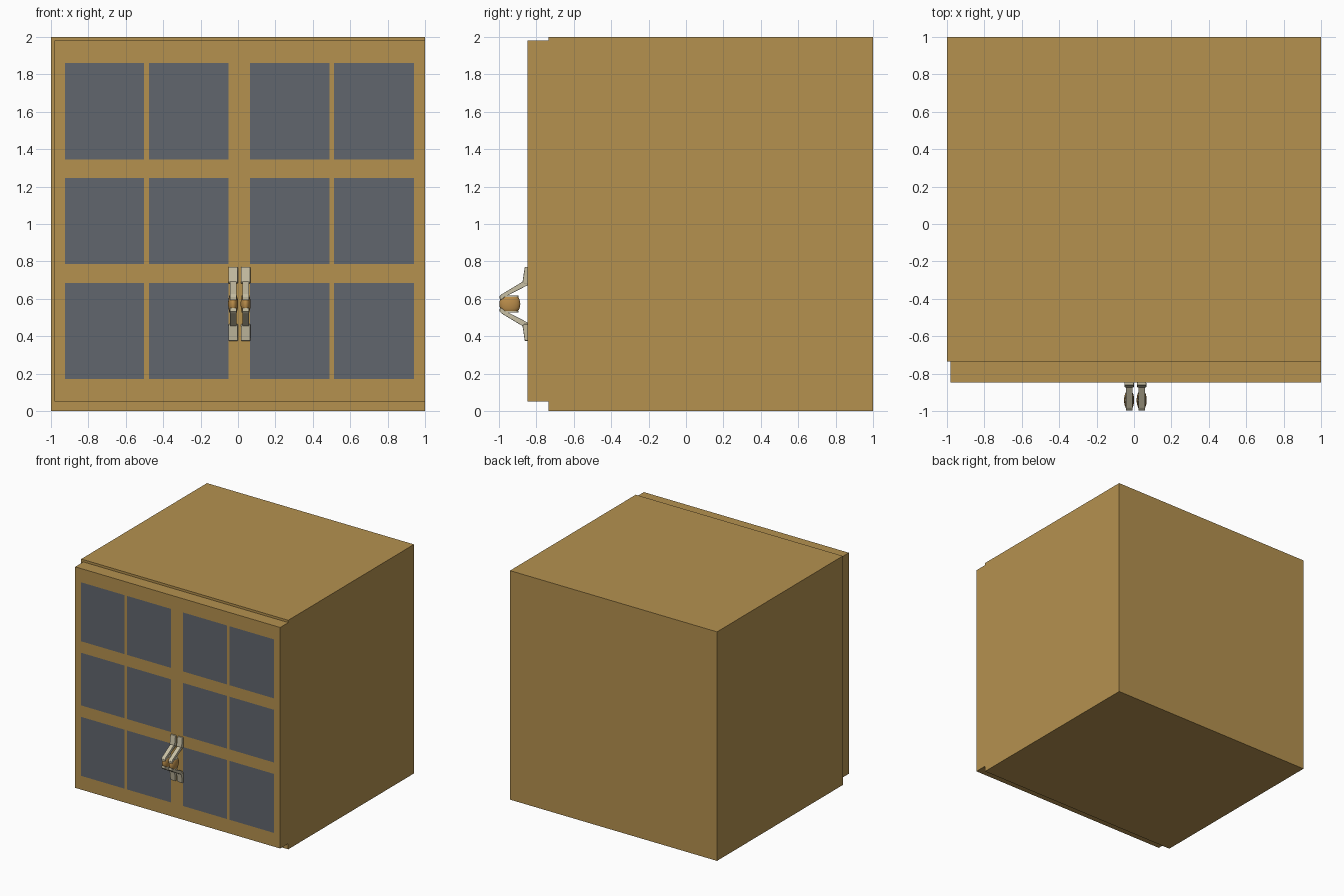
import bpy, bmesh, math

if "Cube" in bpy.data.objects:
    bpy.data.objects.remove(bpy.data.objects["Cube"])


def material(name, rgb):
    m = bpy.data.materials.new(name)
    m.diffuse_color = (*rgb, 1.0)
    m.use_nodes = True
    m.node_tree.nodes["Principled BSDF"].inputs["Base Color"].default_value = m.diffuse_color
    return m


WOOD = material("oak wood", (0.46, 0.285, 0.078))
GLASS = material("grey glass", (0.119, 0.133, 0.155))
METAL = material("pale metal", (0.57, 0.52, 0.37))
GRIP = material("grip wood", (0.50, 0.27, 0.07))


def finish(bm, name, *mats):
    bmesh.ops.recalc_face_normals(bm, faces=bm.faces[:])
    me = bpy.data.meshes.new(name)
    bm.to_mesh(me)
    bm.free()
    for m in mats:
        me.materials.append(m)
    ob = bpy.data.objects.new(name, me)
    bpy.context.collection.objects.link(ob)
    return ob


def box(name, lo, hi, mat):
    bm = bmesh.new()
    bmesh.ops.create_cube(bm, size=1)
    for v in bm.verts:
        v.co = [lo[i] if v.co[i] < 0 else hi[i] for i in range(3)]
    return finish(bm, name, mat)


def prism(name, profile, x, width, mat, bevel=0.0):
    """Extrude a (y, z) outline along x, centred on x."""
    bm = bmesh.new()
    face = bm.faces.new([bm.verts.new((x - width / 2, y, z)) for y, z in profile])
    ext = bmesh.ops.extrude_face_region(bm, geom=[face], use_keep_orig=True)
    for v in ext["geom"]:
        if isinstance(v, bmesh.types.BMVert):
            v.co.x += width
    bmesh.ops.recalc_face_normals(bm, faces=bm.faces[:])
    if bevel:
        bmesh.ops.bevel(bm, geom=bm.edges[:], offset=bevel, segments=2,
                        profile=0.5, affect='EDGES', clamp_overlap=True)
    return finish(bm, name, mat)


# Cabinet body
box("cabinet_body", (-1, -0.735, 0), (1, 1, 2), WOOD)

# Door slab: a front grid whose odd cells are the glass panes, extruded back
xs = [-0.98, -0.925, -0.502, -0.477, -0.052, 0.063, 0.488, 0.513, 0.942, 1.0]
zs = [0.05, 0.17, 0.685, 0.785, 1.245, 1.345, 1.86, 1.98]
bm = bmesh.new()
grid = [[bm.verts.new((x, -0.847, z)) for z in zs] for x in xs]
front = []
for i in range(len(xs) - 1):
    for j in range(len(zs) - 1):
        f = bm.faces.new((grid[i][j], grid[i + 1][j],
                          grid[i + 1][j + 1], grid[i][j + 1]))
        f.material_index = 1 if i % 2 and j % 2 else 0
        front.append(f)
ext = bmesh.ops.extrude_face_region(bm, geom=front, use_keep_orig=True)
for g in ext["geom"]:
    if isinstance(g, bmesh.types.BMVert):
        g.co.y = -0.735
    elif isinstance(g, bmesh.types.BMFace):
        g.material_index = 0
finish(bm, "glazed_doors", WOOD, GLASS)

# Handles: two mirrored brackets holding a flattened turned grip
MID = 0.573
for side, x in (("left", -0.026), ("right", 0.041)):
    for end, s in (("upper", 1), ("lower", -1)):
        def flip(points):
            return [(y, MID + s * dz) for y, dz in points]

        prism(f"{side}_{end}_handle_plate",
              flip([(-0.846, 0.198), (-0.862, 0.198), (-0.874, 0.118),
                    (-0.866, 0.108), (-0.846, 0.108)]),
              x, 0.05, METAL, 0.004)
        prism(f"{side}_{end}_handle_arm",
              flip([(-0.846, 0.125), (-0.868, 0.122), (-0.985, 0.052),
                    (-0.997, 0.040), (-0.995, 0.020), (-0.978, 0.028),
                    (-0.970, 0.036), (-0.846, 0.100)]),
              x, 0.036, METAL, 0.003)
        # Oval collar at the end of the grip
        bm = bmesh.new()
        bmesh.ops.create_cone(bm, cap_ends=True, segments=24, radius1=1,
                              radius2=1, depth=0.008)
        for v in bm.verts:
            v.co = (x + v.co.x * 0.021, -0.942 + v.co.y * 0.047,
                    MID + s * 0.041 + v.co.z)
        collar = finish(bm, f"{side}_{end}_grip_collar", METAL)
    # Barrel-shaped grip
    bm = bmesh.new()
    bmesh.ops.create_uvsphere(bm, u_segments=24, v_segments=16, radius=1)
    for v in bm.verts:
        z = max(-0.040, min(0.040, v.co.z * 0.062))
        v.co = (x + v.co.x * 0.027, -0.942 + v.co.y * 0.056, MID + z)
    grip = finish(bm, f"{side}_grip", GRIP)
    for p in grip.data.polygons:
        p.use_smooth = abs(p.normal.z) < 0.95
